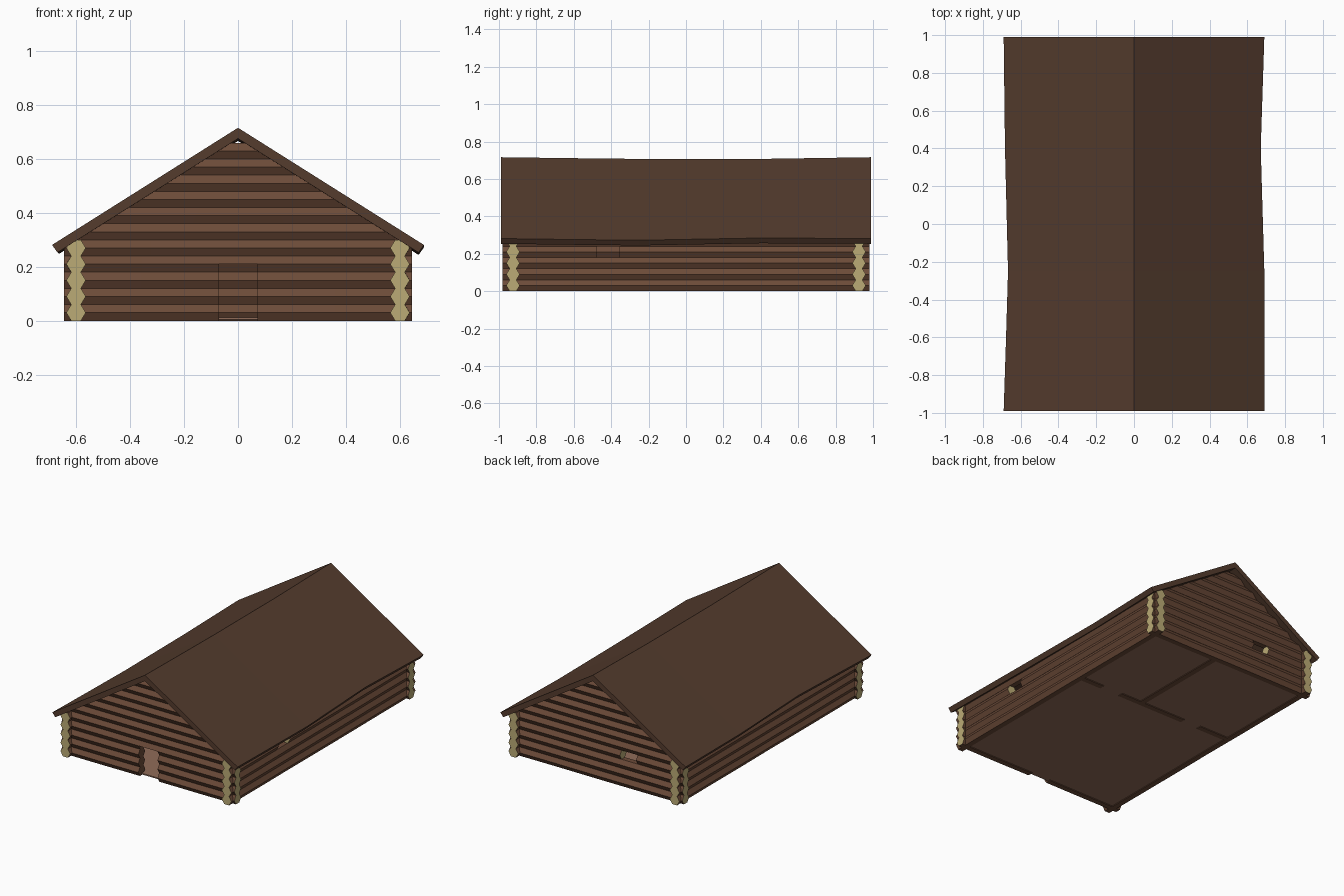
import bpy, bmesh, random

if "Cube" in bpy.data.objects:
    bpy.data.objects.remove(bpy.data.objects["Cube"])

random.seed(4)
PITCH = 0.06                    # height of one log course
R = 0.036                       # half width of a log
SLOPE, UNDER = 0.63, 0.677      # roof underside: z = UNDER - SLOPE * |x|


def material(name, rgb):
    m = bpy.data.materials.new(name)
    m.diffuse_color = (*rgb, 1)
    m.use_nodes = True
    m.node_tree.nodes["Principled BSDF"].inputs["Base Color"].default_value = m.diffuse_color
    return m


WOOD = material("log_wood", (0.15, 0.07, 0.04))
CUT = material("cut_log_end", (0.50, 0.41, 0.18))
ROOF = material("roof_wood", (0.09, 0.045, 0.027))
FLOOR = material("floor_boards", (0.28, 0.15, 0.10))

HEX = [(-R, 0), (-R / 2, -0.03), (R / 2, -0.03), (R, 0), (R / 2, 0.03), (-R / 2, 0.03)]
HALF = [(-R, 0), (R, 0), (R / 2, 0.03), (-R / 2, 0.03)]


def finish(bm, name, mats):
    bmesh.ops.recalc_face_normals(bm, faces=bm.faces)
    me = bpy.data.meshes.new(name)
    bm.to_mesh(me)
    bm.free()
    for m in mats:
        me.materials.append(m)
    ob = bpy.data.objects.new(name, me)
    bpy.context.collection.objects.link(ob)
    return ob


def sweep(bm, rings, caps=(0, 0)):
    """Skin a list of point rings and close both ends."""
    vs = [[bm.verts.new(p) for p in ring] for ring in rings]
    n = len(vs[0])
    for r0, r1 in zip(vs, vs[1:]):
        for i in range(n):
            j = (i + 1) % n
            bm.faces.new((r0[i], r0[j], r1[j], r1[i]))
    for ring, mat in ((vs[0], caps[0]), (vs[-1], caps[1])):
        bm.faces.new(ring).material_index = mat


def add_log(bm, axis, across, a, b, z, profile=HEX, caps=(0, 0), gable=False):
    """One log from a to b; gable logs have ends slanted to the roof pitch."""
    steps = max(1, round((b - a) / 0.35))
    rings = []
    for s in range(steps + 1):
        t = s / steps
        wob = random.uniform(-0.002, 0.002) if 0 < s < steps else 0
        ring = []
        for u, w in profile:
            if gable:
                half = (UNDER + 0.008 - z - w) / SLOPE
                along = (2 * t - 1) * half
            else:
                along = a + (b - a) * t
            c = across + u + wob
            ring.append((along, c, z + w) if axis == 'x' else (c, along, z + w))
        rings.append(ring)
    sweep(bm, rings, caps)


def wall(name, axis, across, a, b, doors=(), windows=(), end=0, gable_rows=0):
    bm = bmesh.new()
    for k in range(5):
        z = PITCH * (k + 0.5)
        holes = [(lo, hi, 0) for lo, hi in doors if k <= 3]
        holes += [(lo, hi, 1) for lo, hi in windows if k == 3]
        start, start_cap = a, end
        for lo, hi, cap in sorted(holes):
            add_log(bm, axis, across, start, lo, z, caps=(start_cap, cap))
            start, start_cap = hi, cap
        add_log(bm, axis, across, start, b, z, caps=(start_cap, end))
        # half log forming the door lintel
        if k == 3:
            for lo, hi in doors:
                add_log(bm, axis, across, lo, hi, z, HALF)
    for k in range(5, 5 + gable_rows):
        z = PITCH * (k + 0.5)
        h = (UNDER - z) / SLOPE
        add_log(bm, axis, across, -h, h, z, gable=True)
    return finish(bm, name, [WOOD, CUT])


# Outer log walls
wall("front_wall", 'x', -0.925, -0.645, 0.645, doors=[(-0.07, 0.073)], end=1, gable_rows=6)
wall("back_wall", 'x', 0.925, -0.645, 0.645, windows=[(-0.30, -0.18)], end=1, gable_rows=6)
wall("right_wall", 'y', 0.601, -0.98, 0.98, windows=[(-0.475, -0.355)], end=1)
wall("left_wall", 'y', -0.601, -0.98, 0.98, end=1)

# Inner partitions with two doorways
wall("cross_partition", 'x', 0.2, -0.6, 0.6, doors=[(-0.36, -0.23), (0.28, 0.43)])
wall("room_partition", 'y', 0.11, 0.2, 0.925)

# Floor slab
bm = bmesh.new()
sweep(bm, [[(-0.6, y, 0.004), (0.6, y, 0.004), (0.6, y, 0.012), (-0.6, y, 0.012)]
           for y in (-0.925, 0.925)])
finish(bm, "floor", [FLOOR])

# Chevron roof with a sagging ridge and uneven eaves: y, left eave, right eave, ridge
stations = [(-0.99, 0.69, 0.69, 0.716), (-0.62, 0.678, 0.69, 0.711),
            (-0.25, 0.667, 0.69, 0.707), (0.4, 0.683, 0.671, 0.707),
            (0.99, 0.69, 0.69, 0.716)]
bm = bmesh.new()
rings = []
for y, left, right, top in stations:
    def eave(x):
        return top - 0.63 * x
    rings.append([(0, y, top), (right, y, eave(right)), (right - 0.02, y, eave(right) - 0.028),
                  (0, y, top - 0.04), (0.02 - left, y, eave(left) - 0.028), (-left, y, eave(left))])
sweep(bm, rings)
finish(bm, "roof", [ROOF])
